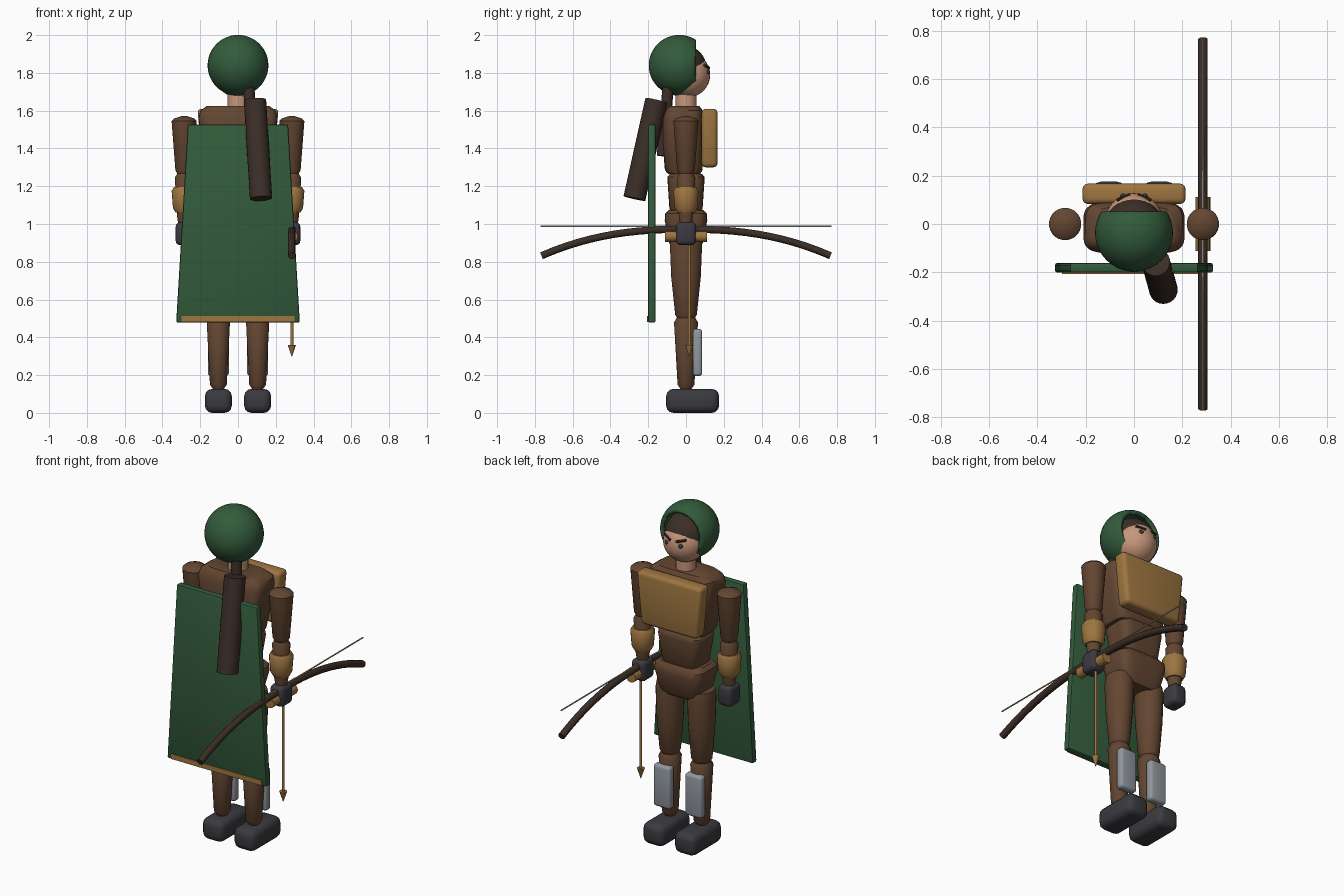
import bpy, bmesh, math
from mathutils import Vector

if "Cube" in bpy.data.objects:
    bpy.data.objects.remove(bpy.data.objects["Cube"])


def material(name, r, g, b):
    m = bpy.data.materials.new(name)
    m.diffuse_color = (r, g, b, 1)
    m.use_nodes = True
    m.node_tree.nodes["Principled BSDF"].inputs["Base Color"].default_value = m.diffuse_color
    return m


GREEN = material("forest_green", 0.033, 0.105, 0.045)
BROWN = material("leather_brown", 0.125, 0.061, 0.031)
TAN = material("tan_leather", 0.34, 0.18, 0.052)
WOOD = material("dark_brown", 0.045, 0.027, 0.020)
DARK = material("charcoal", 0.042, 0.042, 0.051)
SKIN = material("skin", 0.58, 0.31, 0.20)
STEEL = material("steel_grey", 0.28, 0.31, 0.34)
STRING = material("string_beige", 0.45, 0.38, 0.28)


def finish(name, bm, mat, smooth=40):
    bmesh.ops.recalc_face_normals(bm, faces=bm.faces)
    me = bpy.data.meshes.new(name)
    bm.to_mesh(me)
    bm.free()
    me.materials.append(mat)
    ob = bpy.data.objects.new(name, me)
    bpy.context.collection.objects.link(ob)
    bpy.ops.object.select_all(action='DESELECT')
    ob.select_set(True)
    bpy.context.view_layer.objects.active = ob
    bpy.ops.object.shade_smooth_by_angle(angle=math.radians(smooth))
    return ob


def box(name, lo, hi, mat, bevel=0.02, taper=1.0, segments=3):
    """Rounded box; taper scales the x width of the lower side."""
    bm = bmesh.new()
    bmesh.ops.create_cube(bm, size=1)
    for v in bm.verts:
        k = taper if v.co.z < 0 else 1
        c = [(a + b) / 2 + t * (b - a) for a, b, t in zip(lo, hi, v.co)]
        mid = (lo[0] + hi[0]) / 2
        v.co = (mid + (c[0] - mid) * k, c[1], c[2])
    if bevel:
        bmesh.ops.bevel(bm, geom=bm.edges[:], offset=bevel, segments=segments,
                        profile=0.5, affect='EDGES')
    return finish(name, bm, mat)


def loft(name, rings, mat, x=0.0, power=2.0, n=24):
    """Stack of superellipse rings (z, half_x, half_y, centre_y), capped."""
    bm = bmesh.new()
    loops = []
    for z, hx, hy, cy in rings:
        loop = []
        for i in range(n):
            a = math.tau * (i + 0.5) / n
            c, s = math.cos(a), math.sin(a)
            loop.append(bm.verts.new((x + hx * math.copysign(abs(c) ** (2 / power), c),
                                      cy + hy * math.copysign(abs(s) ** (2 / power), s), z)))
        loops.append(loop)
    for lower, upper in zip(loops, loops[1:]):
        for i in range(n):
            j = (i + 1) % n
            bm.faces.new((lower[i], lower[j], upper[j], upper[i]))
    bm.faces.new(loops[0])
    bm.faces.new(loops[-1])
    return finish(name, bm, mat)


def rod(name, a, b, r1, r2, mat, n=16):
    """Cylinder or cone from a to b."""
    a, b = Vector(a), Vector(b)
    bm = bmesh.new()
    bmesh.ops.create_cone(bm, cap_ends=True, segments=n, radius1=r1, radius2=r2,
                          depth=(b - a).length)
    rot = Vector((0, 0, 1)).rotation_difference(b - a).to_matrix()
    for v in bm.verts:
        v.co = rot @ v.co + (a + b) / 2
    return finish(name, bm, mat)


def ball(name, centre, r, mat, n=32):
    bm = bmesh.new()
    bmesh.ops.create_uvsphere(bm, u_segments=n, v_segments=n // 2, radius=r)
    bmesh.ops.translate(bm, vec=centre, verts=bm.verts)
    return finish(name, bm, mat)


# Hood: hollow sphere sliced open toward the face
bm = bmesh.new()
bmesh.ops.create_uvsphere(bm, u_segments=40, v_segments=24, radius=0.161)
bmesh.ops.translate(bm, vec=(0, -0.036, 1.84), verts=bm.verts)
bmesh.ops.bisect_plane(bm, geom=bm.verts[:] + bm.edges[:] + bm.faces[:],
                       plane_co=(0, 0.052, 0), plane_no=(0, 1, 0), clear_outer=True)
hood = finish("hood", bm, GREEN)
shell = hood.modifiers.new("thickness", 'SOLIDIFY')
shell.thickness = 0.022
shell.offset = -1

# Head
ball("head", (0, 0.008, 1.79), 0.12, SKIN)
ball("hair", (0, -0.015, 1.824), 0.124, WOOD)
rod("neck", (0, 0, 1.58), (0, 0, 1.72), 0.056, 0.056, SKIN, 20)
for s, side in ((-1, "left"), (1, "right")):
    ball(f"eye_{side}", (s * 0.045, 0.114, 1.805), 0.013, DARK, 12)
    rod(f"eyebrow_{side}", (s * 0.018, 0.121, 1.826), (s * 0.07, 0.099, 1.84),
        0.008, 0.007, WOOD, 8)

# Torso
loft("chest", [(1.265, 0.145, 0.085, -0.01), (1.285, 0.155, 0.1, -0.012),
               (1.42, 0.185, 0.108, -0.015), (1.56, 0.21, 0.108, -0.015),
               (1.60, 0.20, 0.1, -0.01), (1.625, 0.165, 0.08, -0.01)], BROWN, power=4.5, n=40)
loft("waist", [(1.06, 0.105, 0.075, 0), (1.08, 0.118, 0.088, 0), (1.23, 0.142, 0.098, 0),
               (1.25, 0.14, 0.097, 0), (1.265, 0.125, 0.085, 0)], BROWN, power=4.5, n=40)
loft("hips", [(0.88, 0.115, 0.075, 0), (0.90, 0.13, 0.09, 0), (1.02, 0.16, 0.113, 0),
              (1.055, 0.157, 0.11, 0), (1.075, 0.135, 0.092, 0)], BROWN, power=4.5, n=40)
box("chest_plate", (-0.215, 0.083, 1.30), (0.215, 0.167, 1.61), TAN, 0.022, 0.86)

# Arms and legs, mirrored
for s, side in ((-1, "left"), (1, "right")):
    ax, lx = s * 0.285, s * 0.104
    loft(f"upper_arm_{side}", [(1.265, 0.036, 0.036, 0), (1.285, 0.047, 0.047, 0),
                               (1.545, 0.067, 0.067, 0), (1.558, 0.055, 0.055, 0),
                               (1.572, 0.012, 0.012, 0)], BROWN, ax)
    loft(f"forearm_{side}", [(0.99, 0.03, 0.03, 0), (1.04, 0.038, 0.038, 0),
                             (1.245, 0.05, 0.05, 0), (1.268, 0.036, 0.036, 0)], BROWN, ax)
    loft(f"bracer_{side}", [(1.06, 0.046, 0.046, 0), (1.085, 0.06, 0.06, 0),
                            (1.175, 0.067, 0.067, 0), (1.195, 0.055, 0.055, 0)], TAN, ax)
    box(f"hand_{side}", (ax - 0.045, -0.053, 0.888), (ax + 0.045, 0.053, 1.01), DARK, 0.024)
    loft(f"thigh_{side}", [(0.498, 0.045, 0.045, 0), (0.52, 0.058, 0.058, 0),
                           (0.72, 0.071, 0.079, 0), (0.89, 0.076, 0.086, 0),
                           (0.93, 0.07, 0.078, 0)], BROWN, lx)
    loft(f"shin_{side}", [(0.125, 0.028, 0.028, 0), (0.15, 0.045, 0.045, 0),
                          (0.48, 0.062, 0.064, 0), (0.502, 0.05, 0.05, 0)], BROWN, lx)
    box(f"shin_guard_{side}", (lx - 0.056, 0.036, 0.195), (lx + 0.056, 0.086, 0.445),
        STEEL, 0.017)
    box(f"boot_{side}", (lx - 0.071, -0.105, 0.0), (lx + 0.071, 0.175, 0.127), DARK, 0.038)

# Cape with a hem stripe: bottom is wider than the top
box("cape", (-0.265, -0.201, 0.478), (0.265, -0.161, 1.528), GREEN, 0.009, 1.235, 2)
box("cape_hem", (-0.298, -0.206, 0.482), (0.298, -0.198, 0.512), TAN, 0)

# Quiver on the back and its slim support
rod("quiver", (0.122, -0.273, 1.135), (0.09, -0.157, 1.655), 0.059, 0.059, WOOD, 24)
rod("quiver_support", (0.08, -0.125, 1.36), (0.055, -0.092, 1.76), 0.03, 0.03, WOOD)

# Bow: tube swept along an arc, with grip and string
BX = 0.285
curve = bpy.data.curves.new("bow", 'CURVE')
curve.dimensions = '3D'
curve.bevel_depth = 0.02
curve.bevel_resolution = 3
curve.use_fill_caps = True
spline = curve.splines.new('POLY')
STEPS = 24
spline.points.add(STEPS)
for i, p in enumerate(spline.points):
    t = -1 + 2 * i / STEPS
    p.co = (BX, 0.765 * t, 0.972 - 0.14 * abs(t) ** 2.4, 1)
curve.materials.append(WOOD)
bpy.context.collection.objects.link(bpy.data.objects.new("bow", curve))
rod("bow_grip", (BX, -0.112, 0.935), (BX, 0.112, 0.935), 0.031, 0.031, TAN)
rod("bow_string", (BX, -0.77, 0.988), (BX, 0.77, 0.988), 0.004, 0.004, STRING, 8)

# Arrow held point down
rod("arrow_shaft", (BX, 0.018, 0.34), (BX, 0.018, 0.95), 0.008, 0.008, TAN, 10)
rod("arrow_head", (BX, 0.018, 0.298), (BX, 0.018, 0.36), 0.001, 0.022, TAN, 12)
